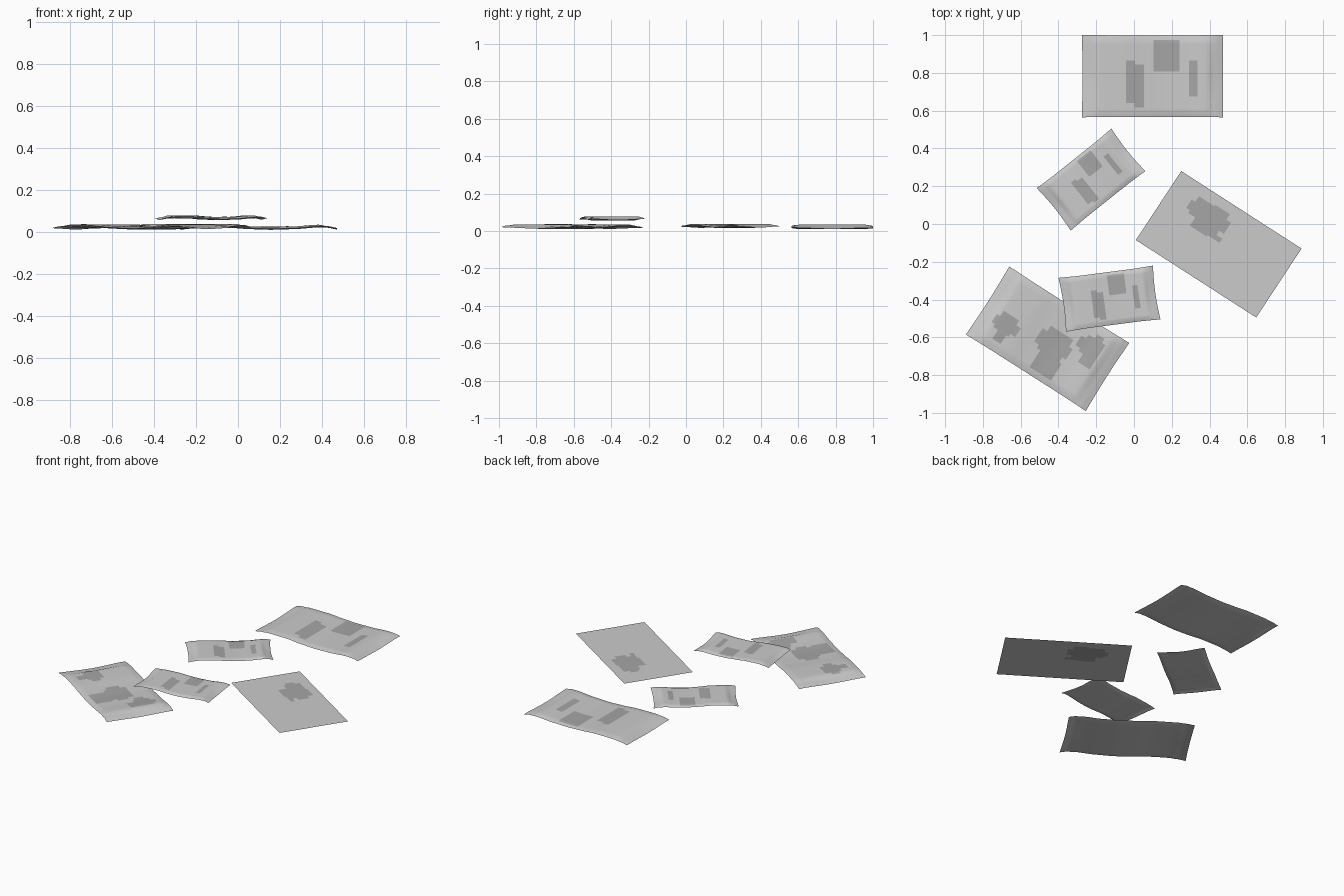
import bpy, math
from mathutils import Vector

if "Cube" in bpy.data.objects:
    bpy.data.objects.remove(bpy.data.objects["Cube"])

mark_mat = bpy.data.materials.new("printed_mark")
mark_mat.diffuse_color = (0.38, 0.38, 0.38, 1)
mark_mat.use_nodes = True
mark_mat.node_tree.nodes["Principled BSDF"].inputs["Base Color"].default_value = mark_mat.diffuse_color

# centre-line height of a packet along its length (u, z)
WAVE = [(0, .014), (.06, .022), (.13, .029), (.3, .028), (.45, .021), (.57, .018),
        (.72, .021), (.88, .029), (.94, .025), (1, .016)]


def wave(u):
    for (a, za), (b, zb) in zip(WAVE, WAVE[1:]):
        if u <= b:
            t = (u - a) / (b - a)
            t = t * t * (3 - 2 * t)
            return za + (zb - za) * t
    return WAVE[-1][1]


def add_mesh(name, verts, faces, mat=None, smooth=True):
    me = bpy.data.meshes.new(name)
    me.from_pydata(verts, [], faces)
    ob = bpy.data.objects.new(name, me)
    bpy.context.collection.objects.link(ob)
    if mat:
        me.materials.append(mat)
    if smooth:
        bpy.context.view_layer.objects.active = ob
        ob.select_set(True)
        bpy.ops.object.shade_smooth_by_angle(angle=math.radians(40))
        ob.select_set(False)
    return ob


def surface(corners, base, amp, pinch, side):
    """Returns a function mapping (u, v) to a point on the packet's top (1) or back (-1)."""
    o, pu, pv = (Vector(c) for c in corners)
    du, dv = pu - o, pv - o

    def at(u, v, lift=0):
        # sealed ends flare out, the filled middle is drawn in slightly
        vv = .5 + (v - .5) * (1 - pinch * min(1, 12 * u * (1 - u) * .5))
        uu = .5 + (u - .5) * (1 - pinch * 1.2 * math.sin(math.pi * v))
        p = o + du * uu + dv * vv
        eu = max(0, min(1, (min(u, 1 - u) - .06) / .05))
        ev = max(0, min(1, min(v, 1 - v) / .09))
        puff = .006 * eu * ev + .0006 * min(1, 40 * min(u, 1 - u, v, 1 - v))
        ripple = .003 * (1 - eu) * math.cos(2 * math.pi * v) \
            + .0015 * math.sin(7 * u + 5 * v) * (1 - ev)
        return (p.x, p.y, base + amp * wave(u) + ripple + side * puff + lift)
    return at


def steps(n, marks):
    return sorted(set([round(i / n, 4) for i in range(n + 1)] + marks))


US = steps(24, [.03, .06, .11, .89, .94, .97])
VS = steps(10, [.03, .09, .91, .97])


def packet(name, corners, base, amp, pinch, marks):
    # pillow-shaped packet: front and back sheets meeting along the seam
    verts, faces = [], []
    index = {}
    for side in (1, -1):
        at = surface(corners, base, amp, pinch, side)
        for i, u in enumerate(US):
            for j, v in enumerate(VS):
                rim = i in (0, len(US) - 1) or j in (0, len(VS) - 1)
                if rim and side == -1:
                    index[side, i, j] = index[1, i, j]
                    continue
                index[side, i, j] = len(verts)
                verts.append(at(u, v))
        for i in range(len(US) - 1):
            for j in range(len(VS) - 1):
                f = [index[side, a, b] for a, b in
                     ((i, j), (i + 1, j), (i + 1, j + 1), (i, j + 1))]
                faces.append(f if side == 1 else f[::-1])
    add_mesh(name, verts, faces)
    # printed marks that follow the front sheet
    at = surface(corners, base, amp, pinch, 1)
    verts, faces, n = [], [], 6
    for u0, u1, v0, v1 in marks:
        k = len(verts)
        verts += [at(u0 + (u1 - u0) * i / n, v0 + (v1 - v0) * j / n, .0014)
                  for i in range(n + 1) for j in range(n + 1)]
        faces += [[k + i * (n + 1) + j, k + (i + 1) * (n + 1) + j,
                   k + (i + 1) * (n + 1) + j + 1, k + i * (n + 1) + j + 1]
                  for i in range(n) for j in range(n)]
    add_mesh(name + "_marks", verts, faces, mark_mat)


BARS = [(.31, .373, .17, .69), (.373, .44, .12, .64), (.505, .69, .56, .89),
        (.59, .69, .89, .94), (.505, .59, .89, .94), (.76, .82, .25, .69)]
BLOTS = [(.13, .26, .26, .50), (.26, .30, .30, .43), (.17, .24, .13, .26), (.10, .13, .30, .42),
         (.47, .66, .33, .66), (.50, .68, .08, .33), (.43, .47, .38, .58), (.66, .69, .40, .56),
         (.73, .87, .58, .82), (.77, .87, .46, .58), (.69, .73, .62, .76), (.78, .84, .82, .88)]

# each packet: origin corner, end of the long side, end of the short side
packet("large_packet_back", [(-.275, .565), (.472, .565), (-.275, 1.0)], -.002, 1, .004, BARS)
packet("large_packet_front", [(-.89, -.585), (-.255, -.99), (-.66, -.225)], 0, 1, .01, BLOTS)
packet("small_packet_middle", [(-.335, -.035), (.06, .28), (-.515, .19)], .009, .75, .025, BARS)
packet("small_packet_stacked", [(-.36, -.57), (.14, -.505), (-.4, -.285)], .048, .8, .025, BARS)

# flat sheet lying on the ground
o, du, dv = Vector((.01, -.085)), Vector((.637, -.41)), Vector((.24, .365))


def flat(u, v, z):
    p = o + du * u + dv * v
    return (p.x, p.y, z)


add_mesh("flat_sheet", [flat(u, v, .001) for u, v in ((0, 0), (1, 0), (1, 1), (0, 1))],
         [(0, 1, 2, 3)], smooth=False)

# marks showing on both faces of the flat sheet
verts, faces = [], []
for u0, u1, v0, v1 in [(.20, .33, .62, .86), (.33, .45, .58, .88), (.26, .40, .50, .62),
                       (.45, .49, .64, .80), (.40, .50, .52, .58), (.17, .20, .66, .78)]:
    for z in (0, .002):
        k = len(verts)
        verts += [flat(u, v, z) for u, v in ((u0, v0), (u1, v0), (u1, v1), (u0, v1))]
        faces.append((k, k + 1, k + 2, k + 3) if z else (k + 3, k + 2, k + 1, k))
add_mesh("flat_sheet_marks", verts, faces, mark_mat, smooth=False)
